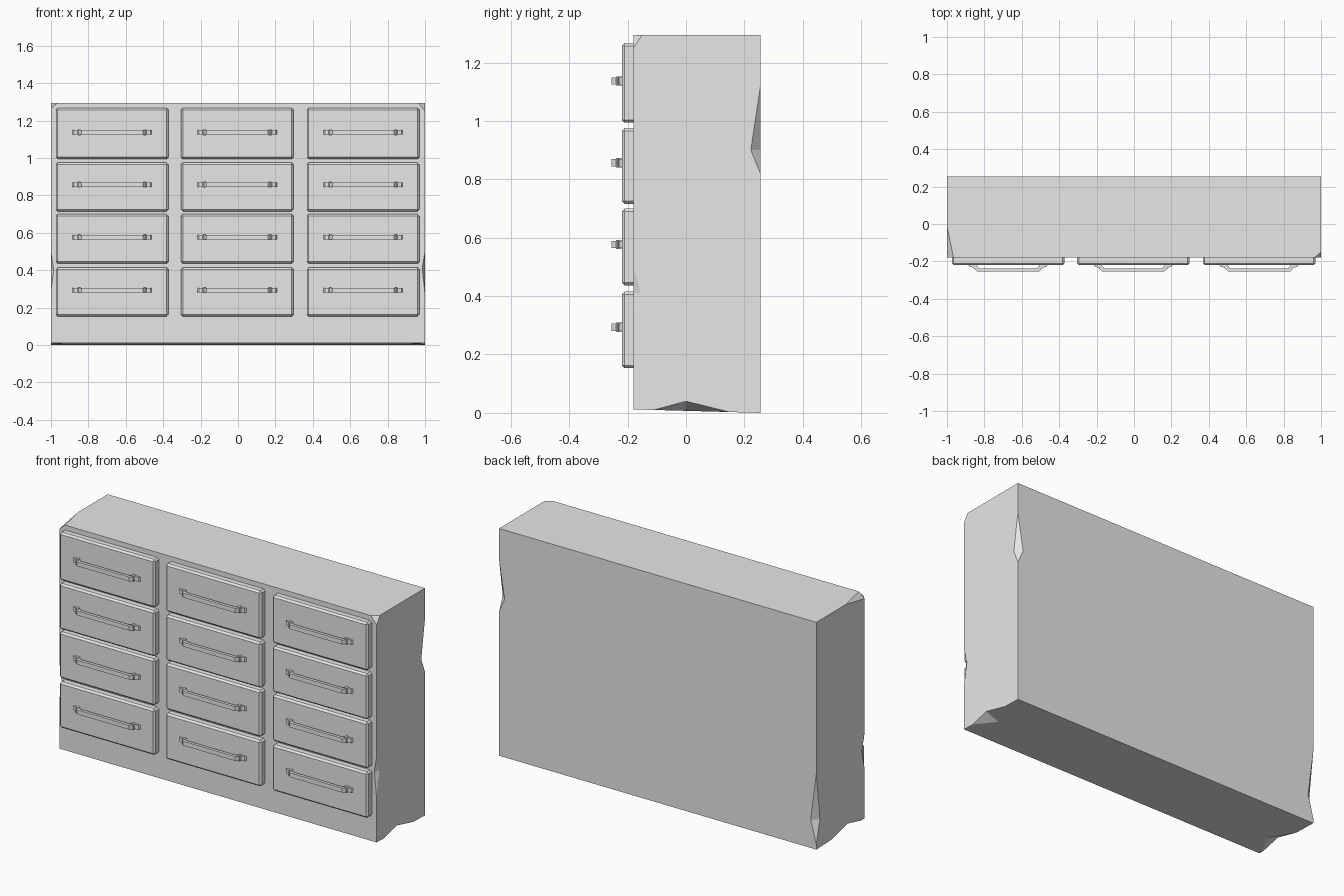
import bpy, bmesh
from mathutils import Vector

cube = bpy.data.objects.get("Cube")
if cube:
    bpy.data.objects.remove(cube, do_unlink=True)

grey = bpy.data.materials.new("plain_grey")
grey.use_nodes = True
grey.diffuse_color = (0.8, 0.8, 0.8, 1)
grey.node_tree.nodes["Principled BSDF"].inputs["Base Color"].default_value = (0.8, 0.8, 0.8, 1)


def make_object(name, bm):
    bmesh.ops.recalc_face_normals(bm, faces=bm.faces)
    mesh = bpy.data.meshes.new(name)
    bm.to_mesh(mesh)
    bm.free()
    mesh.materials.append(grey)
    obj = bpy.data.objects.new(name, mesh)
    bpy.context.collection.objects.link(obj)
    return obj


def add_box(bm, low, high):
    low, high = Vector(low), Vector(high)
    verts = bmesh.ops.create_cube(bm, size=1)["verts"]
    for v in verts:
        v.co = (low + high) / 2 + v.co * (high - low)
    return verts


def chip(body, points, pivot_count):
    """Cut a tetrahedral chip; growing it about its inner points keeps the cut planes."""
    points = [Vector(p) for p in points]
    pivot = sum(points[:pivot_count], Vector()) / pivot_count
    bm = bmesh.new()
    for p in points:
        bm.verts.new(pivot + (p - pivot) * 1.5)
    bmesh.ops.convex_hull(bm, input=bm.verts)
    cutter = make_object("chip_cutter", bm)
    cutter.hide_render = True
    mod = body.modifiers.new("chip", "BOOLEAN")
    mod.operation = "DIFFERENCE"
    mod.solver = "EXACT"
    mod.object = cutter
    bpy.context.view_layer.objects.active = body
    bpy.ops.object.modifier_apply(modifier=mod.name)
    bpy.data.objects.remove(cutter, do_unlink=True)


# Cabinet body, with a slightly tilted underside
FRONT, BACK, TOP, LIFT = -0.18, 0.255, 1.295, 0.012
bm = bmesh.new()
for v in add_box(bm, (-1, FRONT, 0), (1, BACK, TOP)):
    if v.co.z < 0.1 and v.co.y < 0:
        v.co.z = LIFT
body = make_object("cabinet_body", bm)

# Chipped top front corners
for side, inset, depth, drop in ((1, 0.035, 0.03, 0.045), (-1, 0.035, 0.17, 0.03)):
    chip(body, [(side * (1 - inset), FRONT, TOP), (side, FRONT + depth, TOP),
                (side, FRONT, TOP - drop), (side, FRONT, TOP)], 3)

# Notches along the upright edges: side, edge y, low z, deepest z, high z, depth, width
for side, y, low, mid, high, depth, width in (
        (1, BACK, 0.82, 0.90, 1.12, -0.033, 0.035),
        (-1, BACK, 0.03, 0.16, 0.43, -0.033, 0.035),
        (1, FRONT, 0.27, 0.41, 0.50, 0.025, 0.015),
        (-1, FRONT, 0.29, 0.40, 0.50, 0.025, 0.015)):
    chip(body, [(side, y + depth, mid), (side * (1 - width), y, mid),
                (side, y, low), (side, y, high)], 2)


def floor(y):
    return LIFT * (BACK - y) / (BACK - FRONT)


# Notches along the bottom side edges
for side, y0, y1, y2 in ((1, -0.11, 0.0, 0.15), (-1, -0.15, -0.03, 0.12)):
    chip(body, [(side, y1, 0.04), (side * 0.92, y1, floor(y1)),
                (side, y0, floor(y0)), (side, y2, floor(y2))], 2)

# Drawer fronts and handles
COLUMNS = (("right", -0.673), ("middle", -0.004), ("left", 0.669))
ROWS = ((0.153, 0.415, 0.293), (0.436, 0.70, 0.577),
        (0.715, 0.975, 0.857), (0.994, 1.267, 1.137))
half_outline = [(0.215, -0.215), (0.205, -0.229), (0.185, -0.233), (0.165, -0.255)]
inner_outline = [(0.155, -0.238), (0.172, -0.215)]

for column, x in COLUMNS:
    for row, (low, high, grip) in enumerate(ROWS, 1):
        bm = bmesh.new()
        add_box(bm, (x - 0.301, -0.22, low), (x + 0.301, -0.165, high))
        drawer = make_object(f"drawer_{column}_{row}", bm)
        bevel = drawer.modifiers.new("chamfer", "BEVEL")
        bevel.width = 0.01
        bevel.segments = 1

        # Bar handle: an arched outline given thickness, plus a collar at each end
        right_half = half_outline + inner_outline
        bm = bmesh.new()
        outer = half_outline + [(-a, b) for a, b in reversed(half_outline)]
        inner = [(-a, b) for a, b in reversed(inner_outline)] + inner_outline
        verts = [bm.verts.new((x + a, b, grip - 0.0125)) for a, b in outer + inner]
        face = bm.faces.new(verts)
        raised = bmesh.ops.extrude_face_region(bm, geom=[face])["geom"]
        bmesh.ops.translate(bm, vec=(0, 0, 0.025),
                            verts=[g for g in raised if isinstance(g, bmesh.types.BMVert)])
        for side in (-1, 1):
            cx = x + side * 0.175
            add_box(bm, (cx - 0.007, -0.24, grip - 0.016), (cx + 0.007, -0.215, grip + 0.016))
        make_object(f"handle_{column}_{row}", bm)
